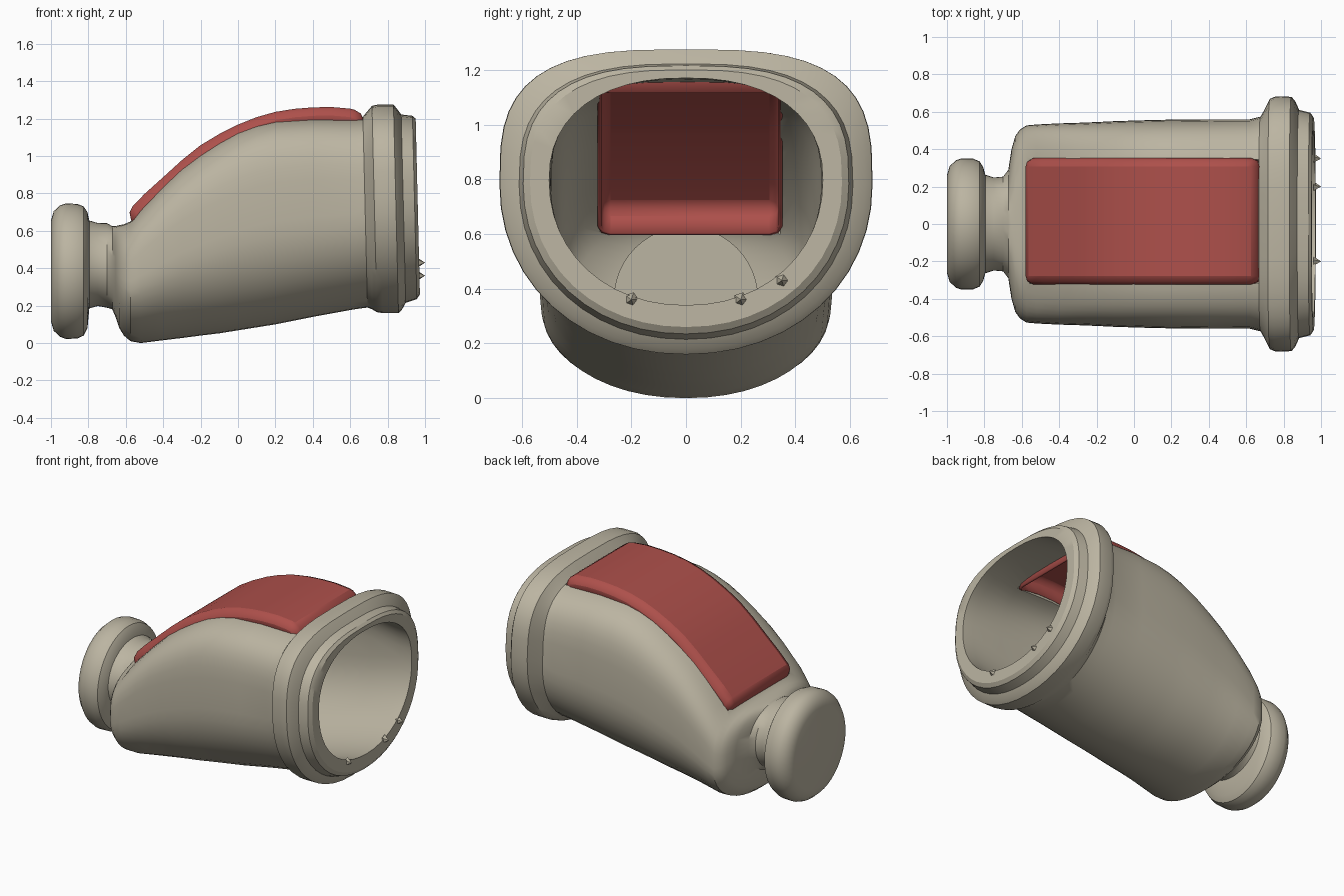
import bpy, bmesh, math
from mathutils import Vector, Matrix

if "Cube" in bpy.data.objects:
    bpy.data.objects.remove(bpy.data.objects["Cube"])

SEG = 48


def material(name, rgb):
    m = bpy.data.materials.new(name)
    m.diffuse_color = (*rgb, 1)
    m.use_nodes = True
    m.node_tree.nodes["Principled BSDF"].inputs["Base Color"].default_value = m.diffuse_color
    return m


STONE = material("warm_beige", (0.50, 0.46, 0.36))
RED = material("brick_red", (0.42, 0.08, 0.07))


def make_object(name, bm, mat):
    bmesh.ops.recalc_face_normals(bm, faces=bm.faces)
    me = bpy.data.meshes.new(name)
    bm.to_mesh(me)
    bm.free()
    me.materials.append(mat)
    ob = bpy.data.objects.new(name, me)
    bpy.context.collection.objects.link(ob)
    return ob


def activate(ob):
    bpy.ops.object.select_all(action='DESELECT')
    ob.select_set(True)
    bpy.context.view_layer.objects.active = ob


def smooth(ob, angle):
    activate(ob)
    bpy.ops.object.shade_smooth_by_angle(angle=math.radians(angle))


def ring(bm, x, zb, zt, hw, n, f):
    """Section across x: elliptical below, squarer (power n) above its widest height."""
    zc = zb + (zt - zb) * f
    verts = []
    for i in range(SEG):
        a = 2 * math.pi * i / SEG
        c, s = math.cos(a), math.sin(a)
        p = n if s > 0 else 2.1 if n > 2 else 2
        y = hw * math.copysign(abs(c) ** (2 / p), c)
        z = zc + (zt - zc if s > 0 else zc - zb) * math.copysign(abs(s) ** (2 / p), s)
        tilt = 0.024 * (0.7 - z) if x > 0.66 else 0
        verts.append(bm.verts.new((x + tilt, y, z)))
    return verts


def loft(name, rows, mat):
    bm = bmesh.new()
    rings = [ring(bm, *r) for r in rows]
    for a, b in zip(rings, rings[1:]):
        for i in range(SEG):
            j = (i + 1) % SEG
            bm.faces.new((a[i], a[j], b[j], b[i]))
    bm.faces.new(rings[0])
    bm.faces.new(rings[-1])
    return make_object(name, bm, mat)


def strip(name, pts, y0, y1, up, down, mat, floor):
    """Arched strip along pts; 'floor' closes the underside."""
    bm = bmesh.new()
    sections = []
    last = len(pts) - 1
    for i, (x, z) in enumerate(pts):
        a, b = pts[max(i - 1, 0)], pts[min(i + 1, last)]
        t = Vector((b[0] - a[0], 0, b[1] - a[1])).normalized()
        n = Vector((-t.z, 0, t.x))
        if i == 0:
            n = Vector((-.5, 0, .87))
        if i == last:
            n = Vector((-.1, 0, 1))
        p = Vector((x, 0, z))
        o, q = p + n * up, p - n * down
        sections.append([bm.verts.new(v) for v in (
            (o.x, y0, o.z), (o.x, y1, o.z), (q.x, y1, q.z), (q.x, y0, q.z))])
    for a, b in zip(sections, sections[1:]):
        for k in range(4):
            if k == 2 and not floor:
                continue
            m = (k + 1) % 4
            bm.faces.new((a[k], a[m], b[m], b[k]))
    bm.faces.new(sections[0][::-1])
    bm.faces.new(sections[-1])
    return make_object(name, bm, mat)


# knob and neck: round sections (x, radius, centre height)
knob = [(-1.0, .27, .385), (-.985, .32, .385), (-.95, .352, .385), (-.92, .362, .384),
        (-.86, .36, .384), (-.825, .345, .385), (-.805, .31, .39), (-.795, .235, .42),
        (-.75, .222, .42), (-.70, .226, .415)]
rows = [(x, zc - r, zc + r, r * (1.12 if x > -.8 else .97), 2, .5) for x, r, zc in knob]
# outer body, then flange, collar and rim: x, bottom, top, half width, power, widest
rows += [
    (-.672, .18, .625, .29, 2.1, .5), (-.655, .14, .625, .40, 2.5, .5),
    (-.635, .08, .63, .47, 2.8, .5), (-.61, .04, .635, .505, 3.2, .5),
    (-.575, .01, .65, .527, 3.6, .5),
    (-.52, .0, .72, .532, 4, .5), (-.4, .015, .845, .538, 4.2, .5),
    (-.3, .027, .94, .541, 4.2, .5), (-.2, .04, 1.015, .545, 4.2, .5),
    (-.1, .052, 1.08, .55, 4.2, .5), (0, .068, 1.135, .553, 4.2, .5),
    (.1, .084, 1.172, .556, 4.2, .5), (.2, .10, 1.195, .558, 4.2, .5),
    (.4, .14, 1.207, .56, 4.2, .5),
    (.62, .18, 1.205, .56, 4, .5), (.68, .19, 1.21, .575, 3.6, .53),
    (.705, .18, 1.24, .62, 3.2, .55), (.73, .165, 1.268, .67, 3.1, .56),
    (.76, .16, 1.275, .682, 3.1, .56), (.845, .16, 1.275, .68, 3.1, .56),
    (.865, .18, 1.25, .655, 3, .56), (.885, .215, 1.222, .61, 2.8, .56),
    (.945, .235, 1.215, .595, 2.8, .56), (.962, .26, 1.20, .57, 2.7, .56),
    (.962, .34, 1.17, .50, 2.3, .55),
]
# hollow inside, running back to the end wall
rows += [
    (.88, .325, 1.165, .495, 2.5, .55), (.66, .27, 1.155, .495, 3.4, .52),
    (.4, .21, 1.15, .49, 4, .5), (.2, .17, 1.135, .485, 4, .5),
    (0, .14, 1.075, .48, 4, .5), (-.2, .11, .95, .475, 4, .5),
    (-.4, .085, .775, .47, 4, .5), (-.5, .075, .675, .455, 3.5, .5),
    (-.56, .09, .635, .40, 2.6, .5), (-.58, .10, .625, .262, 2, .5),
    (-.62, .10, .625, .262, 2, .5),
]
body = loft("hollow_body", rows, STONE)

# curved red panel: a thin tray set in a window cut through the top wall
top = [(-.595, .70), (-.5, .797), (-.4, .887), (-.3, .978), (-.2, 1.058), (-.1, 1.118),
       (0, 1.168), (.1, 1.208), (.2, 1.236), (.3, 1.252), (.4, 1.26), (.5, 1.262),
       (.6, 1.253), (.668, 1.236)]
Y0, Y1 = -.323, .352
panel = strip("top_panel", top, Y0, Y1, 0, .12, RED, False)
bev = panel.modifiers.new("rounded_edges", 'BEVEL')
bev.width = .045
bev.segments = 2
bev.limit_method = 'ANGLE'
bev.angle_limit = math.radians(40)
sol = panel.modifiers.new("thickness", 'SOLIDIFY')
sol.thickness = .014
sol.offset = -1
smooth(panel, 30)

# window cut under the panel, its edge hidden in the tray walls
hole = [(-.588, .708)] + top[1:-1] + [(.662, 1.236)]
cutter = strip("window_cutter", hole, Y0 + .006, Y1 - .006, .03, .17, STONE, True)
cutter.hide_render = True
cut = body.modifiers.new("window", 'BOOLEAN')
cut.operation = 'DIFFERENCE'
cut.solver = 'EXACT'
cut.object = cutter
activate(body)
bpy.ops.object.modifier_apply(modifier=cut.name)
bpy.data.objects.remove(cutter)
smooth(body, 32)

# small pointed nibs on the lower inner lip
bm = bmesh.new()
for y, z in ((-.2, .38), (.2, .38), (.35, .45)):
    bmesh.ops.create_cone(bm, segments=5, radius1=.028, radius2=0, depth=.04, cap_ends=True,
                          matrix=Matrix.Translation((.98, y, z - .02))
                          @ Matrix.Rotation(math.pi / 2, 4, 'Y'))
make_object("rim_nibs", bm, STONE)
